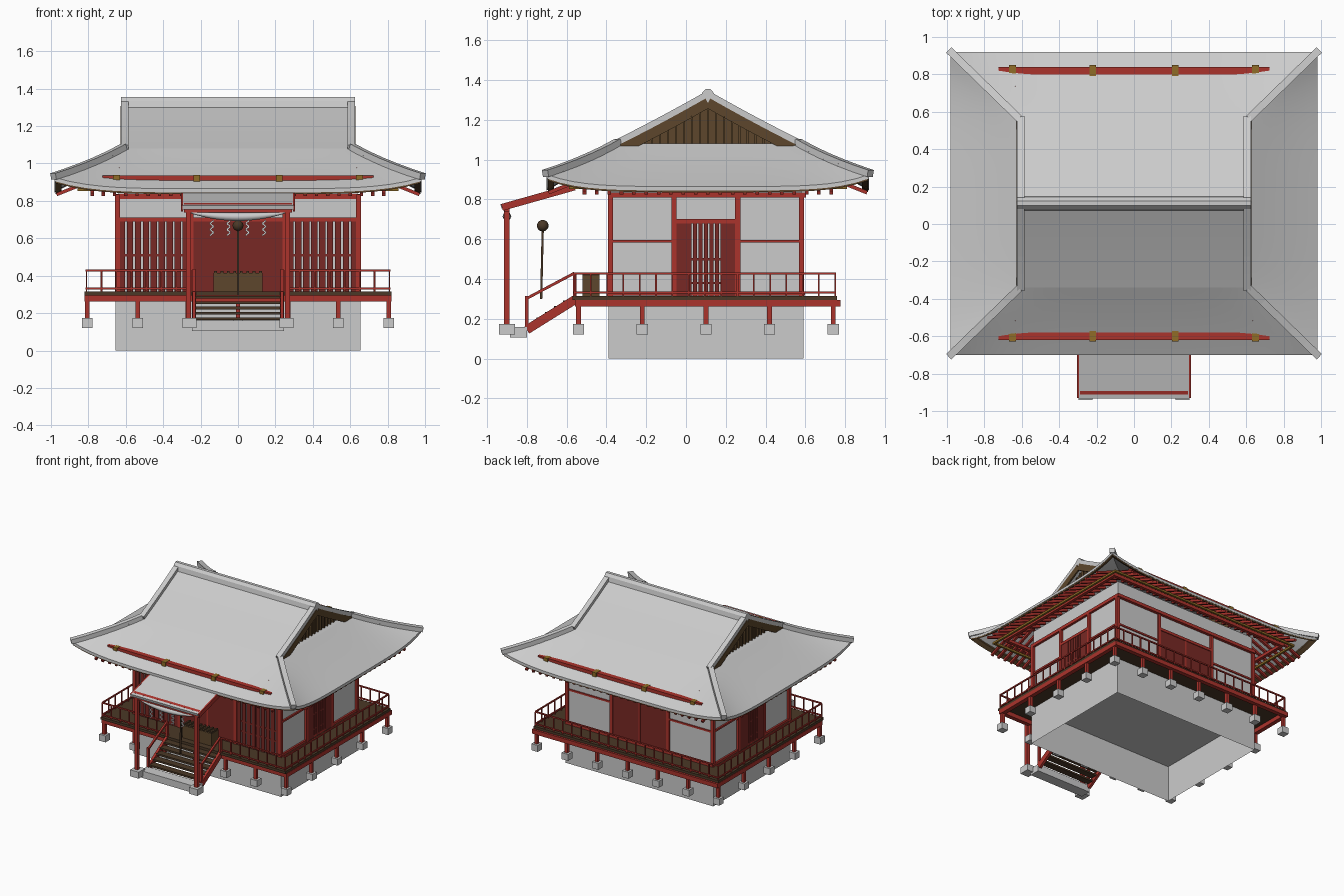
import bpy, bmesh, math
from mathutils import Vector, Matrix

old_cube = bpy.data.objects.get("Cube")
if old_cube:
    bpy.data.objects.remove(old_cube, do_unlink=True)


def make_material(name, red, green, blue):
    material = bpy.data.materials.new(name)
    material.use_nodes = True
    material.diffuse_color = (red, green, blue, 1)
    shader = next(n for n in material.node_tree.nodes if n.type == "BSDF_PRINCIPLED")
    shader.inputs["Base Color"].default_value = (red, green, blue, 1)
    return material


GREY = make_material("pale grey", .6, .6, .6)
RED = make_material("vermilion", .41, .033, .025)
DARK_RED = make_material("dark red", .19, .022, .018)
BROWN = make_material("wood brown", .11, .062, .025)
DARK_BROWN = make_material("dark wood", .07, .04, .02)
GOLD = make_material("gold", .28, .15, .02)
WHITE = make_material("paper white", .8, .8, .8)


def add_object(name, material, bm, smooth=False):
    bmesh.ops.recalc_face_normals(bm, faces=bm.faces)
    mesh = bpy.data.meshes.new(name)
    bm.to_mesh(mesh)
    bm.free()
    mesh.materials.append(material)
    obj = bpy.data.objects.new(name, mesh)
    bpy.context.collection.objects.link(obj)
    if smooth:
        mesh.shade_smooth()
    return obj


def boxes(name, material, items):
    """One object made of boxes, each given as centre and size."""
    bm = bmesh.new()
    for centre, size in items:
        bmesh.ops.create_cube(bm, size=1, matrix=Matrix.Translation(centre) @ Matrix.Diagonal((*size, 1)))
    return add_object(name, material, bm)


def span(x0, x1, y0, y1, z0, z1):
    return ((x0 + x1) / 2, (y0 + y1) / 2, (z0 + z1) / 2), (x1 - x0, y1 - y0, z1 - z0)


def bars(name, material, lines, width, height):
    """One object made of straight bars between pairs of points."""
    bm = bmesh.new()
    for start, end in lines:
        a, b = Vector(start), Vector(end)
        turn = (b - a).to_track_quat("Y", "Z").to_matrix().to_4x4()
        scale = Matrix.Diagonal((width, (b - a).length, height, 1))
        bmesh.ops.create_cube(bm, size=1, matrix=Matrix.Translation((a + b) / 2) @ turn @ scale)
    return add_object(name, material, bm)


def steps(start, end, count):
    return [start + (end - start) * i / (count - 1) for i in range(count)]


MID = .11            # depth of the ridge line
SIDES = (-1, 1)
HALF_X, FRONT, BACK = .645, -.38, .58
DECK_X, DECK_FRONT, DECK_BACK, DECK = .81, -.56, .75, .315


# Roof surface
def skirt_point(side, t, s):
    """Point on one of four eave skirts; t runs outward, s along the eave."""
    x, d = .61 + .37 * t, .45 + .36 * t
    fall = max(t, 0)
    z = 1.08 - .235 * fall + .02 * fall ** 2 + .06 * fall ** 1.3 * abs(s) ** 5
    if side < 2:
        return Vector((s * x, MID + SIDES[side] * d, z))
    return Vector((SIDES[side - 2] * x, MID + s * d, z))


def slope_z(d):
    return 1.32 - .57 * d + .08 * d * d


def sheet(name, material, panels, drop, thickness):
    """Solid shell from grids of points."""
    bm = bmesh.new()
    for rows in panels:
        verts = [[bm.verts.new((p[0], p[1], p[2] - drop)) for p in row] for row in rows]
        lower = [[bm.verts.new(v.co - Vector((0, 0, thickness))) for v in row] for row in verts]
        for grid in (verts, lower):
            for low, high in zip(grid, grid[1:]):
                for i in range(len(low) - 1):
                    bm.faces.new((low[i], low[i + 1], high[i + 1], high[i]))
        for top, under in ((verts, lower), (list(zip(*verts)), list(zip(*lower)))):
            for k in (0, -1):
                for i in range(len(top[k]) - 1):
                    bm.faces.new((top[k][i], top[k][i + 1], under[k][i + 1], under[k][i]))
    obj = add_object(name, material, bm)
    bpy.ops.object.select_all(action="DESELECT")
    obj.select_set(True)
    bpy.context.view_layer.objects.active = obj
    bpy.ops.object.shade_smooth_by_angle(angle=math.radians(30))


def skirt(side, t0, t1, rows=9):
    return [[skirt_point(side, t, s) for s in steps(-1, 1, 25)] for t in steps(t0, t1, rows)]


slopes = [[[(x, MID + k * d, slope_z(d)) for x in (-.62, .62)] for d in steps(0, .45, 7)] for k in SIDES]
sheet("main_roof", GREY, slopes, 0, .02)
sheet("eave_skirts", GREY, [skirt(i, 0, 1) for i in range(4)], 0, .02)
sheet("gable_ledges", GREY, [skirt(i, -.15, 0, 2) for i in (2, 3)], 0, .02)
sheet("eave_boards", BROWN, [skirt(i, .9, .985, 2) for i in range(4)], .02, .012)

# Ridge, gable edges and hip ridges
bm = bmesh.new()
profile = [(-.04, 1.285), (-.03, 1.335), (-.012, 1.355), (.012, 1.355), (.03, 1.335), (.04, 1.285)]
ridge_face = bm.faces.new([bm.verts.new((-.625, MID + y, z)) for y, z in profile])
pushed = bmesh.ops.extrude_face_region(bm, geom=[ridge_face])["geom"]
bmesh.ops.translate(bm, vec=(1.25, 0, 0), verts=[v for v in pushed if isinstance(v, bmesh.types.BMVert)])
add_object("ridge_cap", GREY, bm)
edge_d = steps(0, .46, 6)
edge_tiles, edge_boards, hips = [], [], []
for kx in SIDES:
    for ky in SIDES:
        for a, b in zip(edge_d, edge_d[1:]):
            for group, x, lift in ((edge_tiles, .605, .008), (edge_boards, .622, -.035)):
                group.append([(kx * x, MID + ky * d, slope_z(d) + lift) for d in (a, b)])
        corner = [skirt_point(0 if ky < 0 else 1, t, kx) + Vector((0, 0, .008)) for t in steps(0, 1.02, 6)]
        hips += list(zip(corner, corner[1:]))
bars("gable_edge_tiles", GREY, edge_tiles, .04, .035)
bars("gable_boards", BROWN, edge_boards, .012, .05)
bars("hip_ridges", GREY, hips, .04, .035)

# Gable walls with slats
bm = bmesh.new()
for k in SIDES:
    bm.faces.new([bm.verts.new((k * .565, MID + y, z)) for y, z in ((-.44, 1.06), (.44, 1.06), (0, 1.3))])
add_object("gable_walls", BROWN, bm)
boxes("gable_slats", BROWN, [span(k * .572 - .006, k * .572 + .006, MID + y - .005, MID + y + .005,
      1.06, slope_z(abs(y)) - .03) for k in SIDES for y in steps(-.36, .36, 19)])

# Beams lying on the roof
roof_beams = (MID - .71, MID + .71)
boxes("roof_beams", RED, [((0, y, .917), (1.45, .04, .038)) for y in roof_beams])
boxes("roof_beam_brackets", GOLD, [((x, y, .917), (.036, .058, .042)) for y in roof_beams for x in (-.65, -.22, .22, .65)])

# Rafters and eave purlins
rafters = []
for k in SIDES:
    rafters += [((x, MID + k * .47, .965), (x, MID + k * .8, .834)) for x in steps(-.78, .78, 27)]
    rafters += [((k * .63, MID + y, .97), (k * .97, MID + y, .834)) for y in steps(-.62, .62, 21)]
bars("rafters", RED, rafters, .018, .018)


def ring(x, y, z, size):
    lines = [((0, MID + k * y, z), (2 * x + size, size, size)) for k in SIDES]
    return lines + [((k * x, MID, z), (size, 2 * y + size, size)) for k in SIDES]


boxes("eave_purlins", RED, ring(.8, .62, .878, .024))
boxes("eave_trim", GOLD, ring(.85, .69, .861, .016))

# Foundation, open underneath, and plaster walls
foundation = boxes("foundation", GREY, [span(-.655, .655, -.39, .59, 0, .29)])
bm = bmesh.new()
bm.from_mesh(foundation.data)
bmesh.ops.delete(bm, geom=[f for f in bm.faces if f.normal.z < -.5], context="FACES_ONLY")
bm.to_mesh(foundation.data)
bm.free()
boxes("plaster_walls", GREY, [span(-.64, .64, FRONT, BACK, .3, .95)])

# Wall framing
post_y = (FRONT, -.06, .26, BACK)
columns = [(x, y) for x in (-HALF_X, HALF_X) for y in post_y] + [(x, y) for x in (-.25, .25) for y in (FRONT, BACK)]
boxes("wall_posts", RED, [((x, y, .57), (.026, .026, .53)) for x, y in columns])
boxes("wall_beams", RED, ring(HALF_X, .48, .823, .026) + ring(HALF_X, .48, .325, .018))
rails = [((0, FRONT, .7), (1.29, .026, .022)), ((0, BACK, .69), (.5, .026, .022))]
for k in SIDES:
    rails += [((k * HALF_X, .1, .69), (.026, .32, .022))]
    rails += [((k * HALF_X, y, .59), (.016, .31, .014)) for y in (-.22, .42)]
    rails += [((k * .45, BACK, .59), (.4, .016, .014))]
boxes("wall_rails", RED, rails)

# Lattices, side doors, back door and front doors
lattice = []
for k in SIDES:
    lattice += [((k * x, FRONT, .505), (.033, .018, .38)) for x in steps(.28, .62, 9)]
    lattice += [((k * .45, FRONT, z), (.38, .014, .012)) for z in (.43, .51)]
    lattice += [((k * HALF_X, y, .5), (.018, .02, .37)) for y in steps(-.01, .21, 9)]
    lattice += [((k * HALF_X, y, .5), (.02, .075, .37)) for y in (-.01, .21)]
    lattice += [((k * HALF_X, .1, z), (.014, .29, .012)) for z in (.38, .5)]
boxes("lattices", DARK_RED, lattice)
boxes("door_panels", DARK_RED, [((0, FRONT, .51), (.48, .014, .4)), ((0, BACK, .5), (.48, .014, .37))])
boxes("door_battens", RED, [((0, y, .5), (.012, .022, .37)) for y in (FRONT, BACK)])

# Veranda with supports
boxes("deck_boards", DARK_BROWN, [span(-.82, .82, -.57, .76, .295, DECK)])
boxes("deck_beams", RED, ring(DECK_X - .005, .65, .278, .034))
support_x, support_y = steps(-.805, .805, 7), steps(-.54, .74, 5)
supports = [(x, y) for x in support_x for y in support_y if abs(x) > .8 or y in (support_y[0], support_y[-1])]
boxes("deck_posts", RED, [((x, y, .22), (.024, .024, .12)) for x, y in supports])
boxes("deck_footings", GREY, [((x, y, .147), (.056, .056, .052)) for x, y in supports])

# Railings, open at the stairs
GAP = .25
runs = [((k * DECK_X, DECK_FRONT), (k * DECK_X, DECK_BACK)) for k in SIDES]
runs += [((k * GAP, DECK_FRONT), (k * DECK_X, DECK_FRONT)) for k in SIDES]
runs += [((-DECK_X, DECK_BACK), (DECK_X, DECK_BACK))]
rail_lines, balusters = [], []
for a, b in runs:
    rail_lines += [((*a, z), (*b, z)) for z in (.332, .428)]
    count = round(math.dist(a, b) / .08) + 1
    balusters += [((x, y, .37), (.008, .008, .115)) for x, y in zip(steps(a[0], b[0], count), steps(a[1], b[1], count))]
bars("rails", RED, rail_lines, .01, .01)
boxes("balusters", RED, balusters)

# Stairs
boxes("stair_slab", GREY, [span(-.245, .245, -.885, -.8, .105, .16)])
boxes("stair_treads", DARK_BROWN, [((0, y, z), (.46, .055, .014)) for y, z in zip(steps(-.77, -.59, 5), steps(.17, .285, 5))])
bars("stair_stringers", RED, [((k * .235, -.8, .145), (k * .235, -.56, .295)) for k in SIDES], .02, .045)
bars("stair_rails", RED, [((k * .235, -.805, .3), (k * .235, -.56, .43)) for k in SIDES], .014, .014)
boxes("stair_rail_posts", RED, [((k * .235, y, z), (.018, .018, h)) for k in SIDES for y, z, h in ((-.8, .23, .17), (-.56, .37, .12))])

# Porch
PORCH = -.9
boxes("porch_footings", GREY, [((k * .26, PORCH, .147), (.075, .08, .052)) for k in SIDES])
boxes("porch_posts", RED, [((k * .265, PORCH, .46), (.028, .028, .6)) for k in SIDES])
boxes("porch_crossbeam", RED, [((0, PORCH, .752), (.58, .026, .03))])
bars("porch_roof", GREY, [((0, -.93, .765), (0, -.56, .868))], .595, .022)
bars("porch_side_beams", RED, [((k * .3, -.925, .76), (k * .3, -.56, .863)) for k in SIDES], .012, .035)
bars("porch_roof_strip", RED, [((0, -.91, .776), (0, -.89, .782))], .58, .012)

# Hanging rope, tapered to its ends
curve = bpy.data.curves.new("festoon_rope", "CURVE")
curve.dimensions, curve.bevel_depth, curve.bevel_resolution = "3D", .022, 2
spline = curve.splines.new("POLY")
spline.points.add(16)
for point, s in zip(spline.points, steps(-1, 1, 17)):
    point.co = (s * .25, PORCH, .715 + .022 * s * s, 1)
    point.radius = 1 - .8 * s * s
curve.materials.append(GREY)
bpy.context.collection.objects.link(bpy.data.objects.new("festoon_rope", curve))

# Zigzag paper streamers
streamers = []
for x in (-.14, -.05, .05, .14):
    zigzag = [(x + .01 * (-1) ** i, PORCH, .695 - .016 * i) for i in range(6)]
    streamers += list(zip(zigzag, zigzag[1:]))
bars("paper_streamers", WHITE, streamers, .008, .008)

# Bell with its pull rope
bm = bmesh.new()
bmesh.ops.create_uvsphere(bm, u_segments=16, v_segments=10, radius=.029, matrix=Matrix.Translation((0, -.72, .668)))
add_object("bell", DARK_BROWN, bm, True)
bars("bell_rope", DARK_BROWN, [((0, -.72, .65), (0, -.728, .3))], .011, .011)

# Offering box with slatted top
boxes("offering_box", BROWN, [span(-.13, .13, -.52, -.435, DECK, .415)])
boxes("offering_box_slats", DARK_BROWN, [((x, -.478, .42), (.014, .085, .012)) for x in steps(-.12, .12, 8)])
